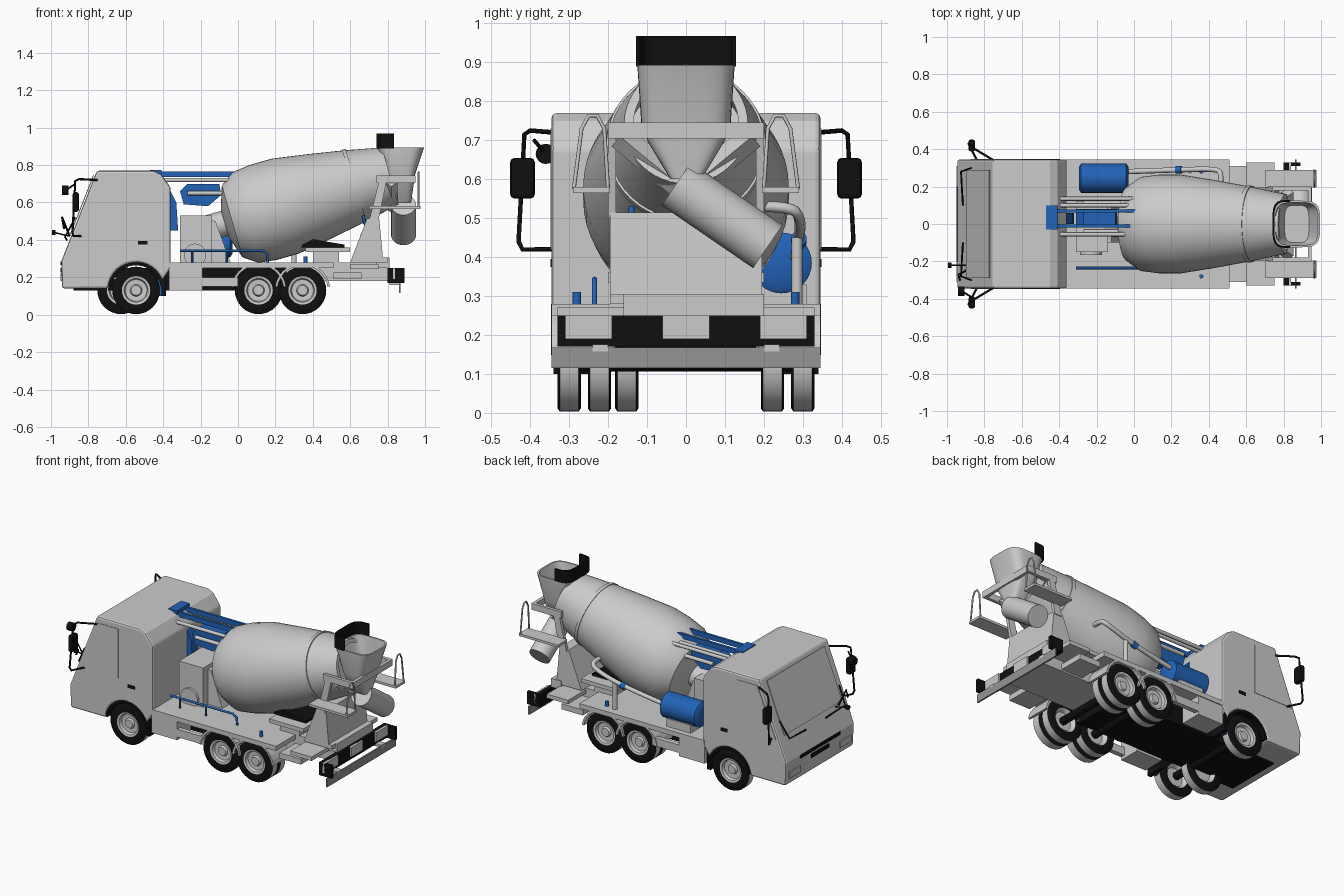
import bpy, bmesh, math
from mathutils import Vector, Matrix

cube = bpy.data.objects.get("Cube")
if cube:
    bpy.data.objects.remove(cube)


def material(name, rgb):
    m = bpy.data.materials.new(name)
    m.diffuse_color = (*rgb, 1)
    m.use_nodes = True
    m.node_tree.nodes["Principled BSDF"].inputs["Base Color"].default_value = (*rgb, 1)
    return m


GREY = material("light grey", (0.6, 0.6, 0.6))
MID = material("mid grey", (0.3, 0.3, 0.3))
BLACK = material("black", (0.005, 0.005, 0.005))
BLUE = material("blue", (0.016, 0.125, 0.48))


def finish(name, bm, mats, smooth=False, bevel=0):
    bmesh.ops.recalc_face_normals(bm, faces=bm.faces)
    me = bpy.data.meshes.new(name)
    bm.to_mesh(me)
    bm.free()
    ob = bpy.data.objects.new(name, me)
    bpy.context.collection.objects.link(ob)
    for m in mats:
        me.materials.append(m)
    if bevel:
        b = ob.modifiers.new("bevel", "BEVEL")
        b.width, b.segments, b.limit_method = bevel, 2, "ANGLE"
    if smooth:
        bpy.ops.object.select_all(action="DESELECT")
        ob.select_set(True)
        bpy.context.view_layer.objects.active = ob
        bpy.ops.object.shade_smooth_by_angle(angle=math.radians(35))
    return ob


def prism(name, mat, pts, y0, y1, bevel=0):
    """Side profile (x, z) extruded across y."""
    bm = bmesh.new()
    f = bm.faces.new([bm.verts.new((x, y0, z)) for x, z in pts])
    r = bmesh.ops.extrude_face_region(bm, geom=[f])
    bmesh.ops.translate(bm, vec=(0, y1 - y0, 0), verts=[v for v in r["geom"] if isinstance(v, bmesh.types.BMVert)])
    return finish(name, bm, [mat], bevel=bevel)


def box(name, mat, x0, x1, y0, y1, z0, z1, bevel=0):
    return prism(name, mat, [(x0, z0), (x1, z0), (x1, z1), (x0, z1)], y0, y1, bevel)


def loft(name, mats, rings, index=None, smooth=True):
    """Skin a list of closed rings; index gives a material for each band."""
    bm = bmesh.new()
    rows = [[bm.verts.new(p) for p in ring] for ring in rings]
    n = len(rows[0])
    for i in range(len(rows) - 1):
        for j in range(n):
            k = (j + 1) % n
            f = bm.faces.new((rows[i][j], rows[i][k], rows[i + 1][k], rows[i + 1][j]))
            f.material_index = index[i] if index else 0
    for row, m in ((rows[0], 0), (rows[-1], -1)):
        f = bm.faces.new(row)
        f.material_index = index[m] if index else 0
    return finish(name, bm, mats, smooth)


def lathe(name, mats, profile, origin, axis, seg=32, index=None):
    """Turn (distance, radius) points about an axis."""
    q = Vector(axis).to_track_quat("Z", "Y")
    rings = [[Vector(origin) + q @ Vector((r * math.cos(a), r * math.sin(a), t))
              for a in (2 * math.pi * j / seg for j in range(seg))] for t, r in profile]
    return loft(name, mats, rings, index)


def rod(name, mat, p0, p1, r, seg=16):
    d = Vector(p1) - Vector(p0)
    return lathe(name, [mat], [(0, r), (d.length, r)], p0, d, seg)


def tube(name, mat, pts, r, kind="POLY"):
    cu = bpy.data.curves.new(name, "CURVE")
    cu.dimensions, cu.bevel_depth, cu.bevel_resolution, cu.use_fill_caps = "3D", r, 2, True
    cu.resolution_u = 6
    sp = cu.splines.new(kind)
    sp.points.add(len(pts) - 1)
    for p, c in zip(sp.points, pts):
        p.co = (*c, 1)
    if kind == "NURBS":
        sp.use_endpoint_u, sp.order_u = True, 3
    ob = bpy.data.objects.new(name, cu)
    cu.materials.append(mat)
    bpy.context.collection.objects.link(ob)


def arc(cx, cz, r, a0, a1, n=14):
    return [(cx + r * math.cos(math.radians(a0 + (a1 - a0) * i / n)),
             cz + r * math.sin(math.radians(a0 + (a1 - a0) * i / n))) for i in range(n + 1)]


def arch(name, mat, cx, r0, r1, y0, y1, a0=8, a1=172):
    prism(name, mat, arc(cx, 0.13, r1, a0, a1) + arc(cx, 0.13, r0, a1, a0), y0, y1)


# Cab shell with wheel cut-out
FX = -0.545
cab = [(-0.94, 0.14), (-0.945, 0.285), (-0.90, 0.40), (-0.755, 0.77), (-0.45, 0.77), (-0.41, 0.75),
       (-0.36, 0.68), (-0.36, 0.25)]
prism("cab", GREY, cab + arc(FX, 0.13, 0.15, 20, 176), -0.345, 0.345, 0.012)
for s in (-1, 1):
    a, b = sorted((s * 0.345, s * 0.348))
    prism("side_window", GREY, [(-0.875, 0.42), (-0.745, 0.73), (-0.60, 0.73), (-0.60, 0.42)], a, b)
    box("door_handle", BLACK, -0.535, -0.485, a, b, 0.375, 0.395)
    arch("front_wheel_arch", BLACK, FX, 0.134, 0.15, *sorted((s * 0.22, s * 0.347)))
    box("headlight", GREY, -0.95, -0.942, *sorted((s * 0.2, s * 0.31)), 0.18, 0.22)
    # Mirrors and brackets
    tube("mirror_bracket", BLACK, [(-0.75, s * 0.34, 0.72), (-0.85, s * 0.40, 0.725), (-0.87, s * 0.415, 0.715),
         (-0.885, s * 0.43, 0.44), (-0.88, s * 0.42, 0.42), (-0.84, s * 0.34, 0.42)], 0.006)
    box("mirror", BLACK, -0.885, -0.85, *sorted((s * 0.388, s * 0.452)), 0.55, 0.655, 0.012)
    tube("wiper", BLACK, [(-0.915, s * 0.1, 0.40), (-0.925, s * 0.28, 0.415), (-0.87, s * 0.30, 0.52)], 0.005)
prism("windscreen", GREY, [(-0.894, 0.43), (-0.770, 0.745), (-0.774, 0.747), (-0.898, 0.432)], -0.29, 0.29)
box("grille", BLACK, -0.95, -0.93, -0.2, 0.2, 0.265, 0.285)
box("number_plate_slot", BLACK, -0.948, -0.935, -0.09, 0.09, 0.225, 0.25)
rod("kerb_mirror", BLACK, (-0.94, -0.36, 0.665), (-0.905, -0.36, 0.665), 0.026)
tube("kerb_mirror_arm", BLACK, [(-0.92, -0.36, 0.665), (-0.87, -0.39, 0.70)], 0.005)
tube("front_mirror_arm", BLACK, [(-0.90, -0.25, 0.42), (-0.94, -0.27, 0.52), (-0.93, -0.30, 0.46)], 0.006)
tube("marker_arm", BLACK, [(-0.90, -0.22, 0.42), (-0.985, -0.22, 0.44)], 0.004)
rod("marker_lamp", BLACK, (-0.995, -0.22, 0.44), (-0.975, -0.22, 0.44), 0.014)

# Chassis and deck
box("underbody", BLACK, -0.88, 0.26, -0.18, 0.18, 0.13, 0.25)
box("rear_frame", GREY, 0.26, 0.80, -0.15, 0.15, 0.18, 0.28)
box("deck", GREY, -0.37, 0.51, -0.345, 0.345, 0.25, 0.28)
box("rear_deck", GREY, 0.51, 0.66, -0.31, 0.31, 0.19, 0.225)
box("tail_plate", GREY, 0.60, 0.75, -0.33, 0.33, 0.245, 0.27)
for s in (-1, 1):
    box("side_locker", GREY, -0.37, -0.19, *sorted((s * 0.2, s * 0.34)), 0.13, 0.25)
    box("side_skirt", GREY, -0.19, 0.0, *sorted((s * 0.31, s * 0.34)), 0.15, 0.20)
    box("mud_flap", BLACK, -0.41, -0.385, *sorted((s * 0.22, s * 0.34)), 0.10, 0.24)
    rod("blue_cylinder", BLUE, (-0.415, s * 0.30, 0.10), (-0.415, s * 0.30, 0.23), 0.016)
    rod("deck_valve", BLUE, (0.36, s * 0.28, 0.26), (0.36, s * 0.28, 0.31), 0.011)
    for x in (0.11, 0.345):
        arch("rear_fender", GREY, x, 0.135, 0.148, *sorted((s * 0.185, s * 0.345)))

# Wheels: hub, black sidewalls and grey tread
WHEEL = [(0.02, 0.004), (0.02, 0.026), (0.006, 0.032), (0.008, 0.058), (0.026, 0.064), (0.03, 0.076),
         (0.03, 0.118), (0.024, 0.127), (-0.024, 0.127), (-0.03, 0.118), (-0.03, 0.076), (-0.02, 0.064),
         (-0.005, 0.058), (-0.005, 0.004)]
BANDS = [0, 0, 0, 0, 0, 1, 1, 0, 1, 1, 0, 0, 0]
for s in (-1, 1):
    for x, y in ((FX, 0.30), (0.11, 0.30), (0.11, 0.222), (0.345, 0.30), (0.345, 0.222)):
        lathe("wheel", [GREY, BLACK], WHEEL, (x, s * y, 0.13), (0, s, 0), 32, BANDS)
lathe("inner_front_wheel", [GREY, BLACK], WHEEL, (-0.625, -0.152, 0.13), (0, -1, 0), 32, BANDS)
for x in (FX, 0.11, 0.345):
    rod("axle", BLACK, (x, -0.28, 0.13), (x, 0.28, 0.13), 0.024)

# Mixing drum
TILT = math.radians(16)
AX = Vector((math.cos(TILT), 0, math.sin(TILT)))
C = Vector((0.233, 0, 0.575))
lathe("drum", [GREY], [(-0.32, 0.01), (-0.315, 0.08), (-0.275, 0.2), (-0.2, 0.252), (-0.1, 0.264), (0.02, 0.264),
      (0.2, 0.236), (0.4, 0.201), (0.604, 0.159), (0.604, 0.135), (0.45, 0.15), (0.45, 0.01)], C, AX, 48)
lathe("drum_ring", [GREY], [(0.395, 0.19), (0.395, 0.207), (0.415, 0.204), (0.415, 0.19)], C, AX, 48)
rod("drum_gearbox", GREY, C - AX * 0.42, C - AX * 0.30, 0.07)
prism("drum_front_stand", GREY, [(-0.30, 0.28), (-0.04, 0.28), (-0.12, 0.5), (-0.2, 0.52)], -0.1, 0.1)

# Pump housing, round cover and rail
box("pump_housing", GREY, -0.31, -0.14, -0.15, 0.12, 0.27, 0.53)
rod("round_cover", GREY, (-0.23, -0.15, 0.32), (-0.23, -0.165, 0.32), 0.06, 24)
tube("blue_rail", BLUE, [(-0.31, -0.235, 0.343), (0.13, -0.235, 0.343), (0.155, -0.235, 0.325),
     (0.16, -0.235, 0.27)], 0.007)
for x in (-0.245, -0.06):
    rod("rail_post", BLUE, (x, -0.235, 0.26), (x, -0.235, 0.343), 0.006, 8)

# Blue machinery behind the cab
box("boom_block", BLUE, -0.47, -0.41, -0.03, 0.10, 0.735, 0.775)
for y in (0.07, -0.01):
    box("boom_arm", BLUE, -0.45, 0.02, y - 0.008, y + 0.008, 0.735, 0.765)
for y in (0.135, 0.10, -0.055):
    rod("top_pipe", GREY, (-0.42, y, 0.72), (0.03, y, 0.72), 0.011, 12)
prism("blue_pump", BLUE, [(-0.31, 0.66), (-0.27, 0.70), (-0.10, 0.70), (-0.09, 0.64), (-0.16, 0.58), (-0.29, 0.59)],
      -0.02, 0.08)
for y in (-0.04, 0.11):
    rod("feed_pipe", GREY, (-0.27, y, 0.65), (-0.06, y, 0.65), 0.012, 12)
prism("blue_strut", BLUE, [(-0.36, 0.45), (-0.32, 0.45), (-0.33, 0.60), (-0.36, 0.66)], 0.0, 0.06)
lathe("water_tank", [BLUE], [(0, 0.06), (0.012, 0.078), (0.253, 0.078), (0.265, 0.06)], (-0.295, 0.245, 0.385), (1, 0, 0))
box("tank_cradle", GREY, -0.25, -0.08, 0.18, 0.31, 0.27, 0.33)

# Water hose
tube("hose", GREY, [(0.46, 0.19, 0.53), (0.47, 0.27, 0.53), (0.44, 0.295, 0.50), (0.24, 0.29, 0.44),
     (-0.04, 0.28, 0.40)], 0.014, "NURBS")
rod("hose_clamp", BLUE, (0.225, 0.29, 0.438), (0.255, 0.29, 0.448), 0.02)
rod("hose_stand", GREY, (0.30, 0.285, 0.27), (0.30, 0.285, 0.45), 0.014, 12)

# Under-drum supports and rear pedestal
prism("black_wedge", BLACK, [(0.34, 0.36), (0.36, 0.41), (0.57, 0.375), (0.57, 0.36)], -0.13, 0.13)
box("support_shelf", GREY, 0.36, 0.60, -0.2, 0.2, 0.335, 0.36)
box("support_block", GREY, 0.40, 0.54, -0.15, 0.15, 0.27, 0.335)
prism("pedestal", GREY, [(0.60, 0.28), (0.80, 0.28), (0.80, 0.305), (0.775, 0.305), (0.755, 0.515), (0.69, 0.515)], -0.195, 0.195)
tube("blue_lever", BLUE, [(0.66, -0.14, 0.42), (0.685, -0.14, 0.46), (0.67, -0.14, 0.53)], 0.008)
for s in (-1, 1):
    prism("rear_post", GREY, [(0.70, 0.50), (0.75, 0.50), (0.80, 0.74), (0.76, 0.74)], *sorted((s * 0.18, s * 0.2)))
    box("side_platform", GREY, 0.70, 0.975, *sorted((s * 0.195, s * 0.29)), 0.565, 0.58)
    tube("platform_hoop", GREY, [(0.965, s * 0.2, 0.575), (0.965, s * 0.21, 0.73), (0.965, s * 0.228, 0.763),
         (0.965, s * 0.25, 0.763), (0.965, s * 0.268, 0.73), (0.965, s * 0.288, 0.575)], 0.005)
    rod("funnel_brace", GREY, (0.82, s * 0.17, 0.71), (0.82, 0, 0.57), 0.033, 4)
    box("frame_arm", GREY, 0.74, 0.95, *sorted((s * 0.18, s * 0.2)), 0.705, 0.745)
box("frame_beam", GREY, 0.93, 0.95, -0.2, 0.2, 0.705, 0.745)


# Hopper, rim guard and chute
def rounded(cx, z, hx, hy, n=32, a0=0, a1=360, closed=True):
    out = []
    for j in range(n):
        a = math.radians(a0 + (a1 - a0) * j / (n if closed else n - 1))
        c, s = math.cos(a), math.sin(a)
        out.append((cx + hx * math.copysign(abs(c) ** 0.5, c), hy * math.copysign(abs(s) ** 0.5, s), z))
    return out


loft("hopper", [GREY], [rounded(0.875, 0.60, 0.05, 0.04), rounded(0.875, 0.70, 0.065, 0.10),
     rounded(0.87, 0.745, 0.075, 0.115), rounded(0.87, 0.893, 0.125, 0.125), rounded(0.87, 0.893, 0.115, 0.115),
     rounded(0.87, 0.76, 0.065, 0.10)])
half = [[(x, y) for x, y, z in rounded(0.835, 0, h, w, 24, 90, 270, False)] for h, w in ((0.095, 0.128), (0.085, 0.118))]
outline = half[0] + half[1][::-1]
loft("rim_guard", [BLACK], [[(x, y, z) for x, y in outline] for z in (0.89, 0.968)])
rod("chute", GREY, (0.885, -0.025, 0.588), (0.885, 0.21, 0.427), 0.067, 24)

# Rear bumper
box("bumper_bar", BLACK, 0.80, 0.83, -0.33, 0.33, 0.17, 0.25)
for y0, y1 in ((-0.33, -0.19), (-0.06, 0.06), (0.19, 0.33)):
    box("bumper_panel", GREY, 0.825, 0.84, y0, y1, 0.19, 0.25)
for s in (-1, 1):
    box("bumper_end", BLACK, 0.80, 0.89, *sorted((s * 0.31, s * 0.33)), 0.17, 0.25)
    box("bumper_arm", GREY, 0.81, 0.87, *sorted((s * 0.2, s * 0.24)), 0.158, 0.175)
box("underrun_plate", MID, 0.86, 0.87, -0.345, 0.345, 0.115, 0.168)
box("tail_beam", GREY, 0.74, 0.81, -0.16, 0.2, 0.25, 0.305)
